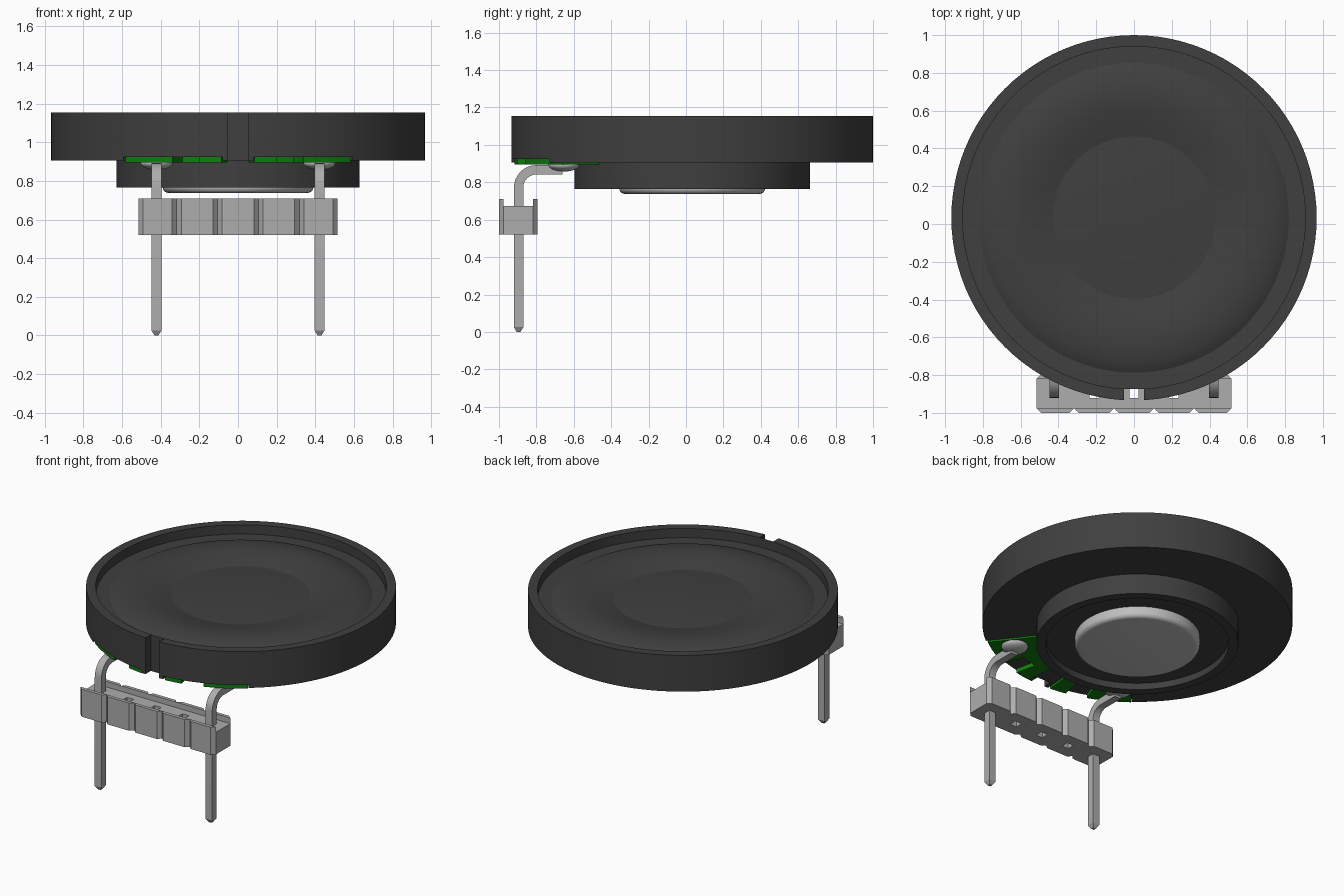
import bpy, bmesh, math
from mathutils import Vector

if "Cube" in bpy.data.objects:
    bpy.data.objects.remove(bpy.data.objects["Cube"], do_unlink=True)

CY = 0.033          # centre of the round body in y
PIN_Y = -0.895


def material(name, rgb):
    m = bpy.data.materials.new(name)
    m.use_nodes = True
    m.diffuse_color = (*rgb, 1)
    m.node_tree.nodes["Principled BSDF"].inputs["Base Color"].default_value = (*rgb, 1)
    return m


BLACK = material("black plastic", (0.05, 0.05, 0.05))
GREEN = material("board green", (0.005, 0.21, 0.005))
GREY = material("light grey", (0.42, 0.42, 0.42))
METAL = material("bright metal", (0.52, 0.52, 0.52))


def make(name, bm, mat):
    bmesh.ops.recalc_face_normals(bm, faces=bm.faces)
    mesh = bpy.data.meshes.new(name)
    bm.to_mesh(mesh)
    bm.free()
    ob = bpy.data.objects.new(name, mesh)
    bpy.context.collection.objects.link(ob)
    if mat:
        mesh.materials.append(mat)
    return ob


def activate(ob):
    bpy.ops.object.select_all(action="DESELECT")
    ob.select_set(True)
    bpy.context.view_layer.objects.active = ob


def smooth(ob, degrees=30):
    activate(ob)
    bpy.ops.object.shade_smooth_by_angle(angle=math.radians(degrees))


def lathe(name, profile, mat, steps=96):
    """Revolve (radius, height) points around the body axis."""
    bm = bmesh.new()
    verts = [bm.verts.new((r, CY, z)) for r, z in profile]
    edges = [bm.edges.new(p) for p in zip(verts, verts[1:])]
    bmesh.ops.spin(bm, geom=verts + edges, cent=(0, CY, 0), axis=(0, 0, 1),
                   angle=math.tau, steps=steps, use_duplicate=False)
    bmesh.ops.remove_doubles(bm, verts=bm.verts, dist=1e-4)
    return make(name, bm, mat)


def add_prism(bm, pts, z0, z1):
    low = [bm.verts.new((x, y, z0)) for x, y in pts]
    high = [bm.verts.new((x, y, z1)) for x, y in pts]
    bm.faces.new(low)
    bm.faces.new(high)
    for i in range(len(pts)):
        j = (i + 1) % len(pts)
        bm.faces.new((low[i], low[j], high[j], high[i]))


def box(bm, x0, x1, y0, y1, z0, z1):
    add_prism(bm, [(x0, y0), (x1, y0), (x1, y1), (x0, y1)], z0, z1)


def arc(r, a0, a1, side, n=10):
    """Arc points, angle in degrees from the front."""
    angles = [math.radians(a0 + (a1 - a0) * i / n) for i in range(n + 1)]
    return [(side * r * math.sin(a), CY - r * math.cos(a)) for a in angles]


def cut(ob, bm):
    cutter = make("cutter", bm, None)
    cutter.hide_render = True
    mod = ob.modifiers.new("cut", "BOOLEAN")
    mod.operation = "DIFFERENCE"
    mod.solver = "EXACT"
    mod.object = cutter
    activate(ob)
    bpy.ops.object.modifier_apply(modifier=mod.name)
    bpy.data.objects.remove(cutter, do_unlink=True)


# Round frame with raised rim, front key slot and pockets for the board
frame = lathe("frame", [(0, 0.905), (0.967, 0.905), (0.967, 1.155), (0.907, 1.155),
                        (0.907, 1.085), (0, 1.085)], BLACK)
slot = bmesh.new()
box(slot, -0.052, 0.052, -1.1, CY - 0.907, 0.8, 1.3)
cut(frame, slot)
for side in (-1, 1):
    pocket = bmesh.new()
    add_prism(pocket, arc(1.02, 4.8, 37.8, side) + arc(0.6, 37.8, 4.8, side), 0.85, 0.925)
    cut(frame, pocket)
smooth(frame)

# Diaphragm: rolled surround and shallow centre dome
FLOOR = 1.092
profile = [(0.906, 1.08), (0.906, FLOOR)]
for i in range(17):
    t = i / 16
    profile.append((0.82 - 0.39 * t, FLOOR + 0.038 * math.sin(math.pi * t ** 0.8)))
for i in range(1, 9):
    t = i / 8
    profile.append((0.43 * (1 - t), FLOOR + 0.018 * (1 - (1 - t) ** 2)))
smooth(lathe("diaphragm", profile, BLACK), 12)

# Magnet housing with recessed underside
smooth(lathe("magnet_housing", [(0, 0.91), (0.63, 0.91), (0.63, 0.765), (0.57, 0.765),
                                (0.57, 0.81), (0, 0.81)], BLACK))

# Magnet with rounded lower edge
R, E = 0.39, 0.03
profile = [(0, 0.82), (R, 0.82)]
for i in range(7):
    a = math.pi / 2 * i / 6
    profile.append((R - E + E * math.cos(a), 0.738 + E - E * math.sin(a)))
smooth(lathe("magnet", profile + [(0, 0.738)], METAL, 64), 40)

# Circuit board halves with open bays in the outer edge
board = bmesh.new()
for side in (-1, 1):
    pts = (arc(0.955, 5.2, 12.1, side) + arc(0.81, 12.1, 20.8, side)
           + arc(0.955, 20.8, 37.6, side) + arc(0.62, 37.6, 5.2, side))
    add_prism(board, pts, 0.895, 0.926)
make("circuit_board", board, GREEN)

# Bent square pins with tapered tips, and their solder joints
H, BEND, TOP = 0.025, 0.095, 0.867
for side, label in ((-1, "right"), (1, "left")):
    px = side * 0.422
    path = [(PIN_Y, 0, 0, 0.4), (PIN_Y, 0.025, 0, 1)]
    for i in range(9):
        a = math.pi / 2 * i / 8
        path.append((PIN_Y + BEND * (1 - math.cos(a)),
                     TOP - BEND + BEND * math.sin(a), a, 1))
    path.append((-0.66, TOP, math.pi / 2, 1))
    bm = bmesh.new()
    rings = []
    for y, z, a, s in path:
        across = Vector((0, math.cos(a), -math.sin(a)))
        rings.append([bm.verts.new(Vector((px + u * H * s, y, z)) + across * v * H * s)
                      for u, v in ((-1, -1), (1, -1), (1, 1), (-1, 1))])
    for r0, r1 in zip(rings, rings[1:]):
        for k in range(4):
            bm.faces.new((r0[k], r0[(k + 1) % 4], r1[(k + 1) % 4], r1[k]))
    bm.faces.new(rings[0])
    bm.faces.new(rings[-1])
    smooth(make(label + "_pin", bm, GREY), 25)

    bm = bmesh.new()
    bmesh.ops.create_uvsphere(bm, u_segments=32, v_segments=16, radius=1)
    bmesh.ops.scale(bm, vec=(0.083, 0.083, 0.035), verts=bm.verts)
    bmesh.ops.translate(bm, vec=(px, -0.655, 0.892), verts=bm.verts)
    smooth(make(label + "_solder", bm, METAL), 60)

# Five-way pin header: chamfered blocks with raised front and back lips
Y0, Y1, C = -1.0, -0.795, 0.024
edges = [-0.515, -0.317, -0.106, 0.106, 0.317, 0.515]
for n, (a, b) in enumerate(zip(edges, edges[1:])):
    bm = bmesh.new()
    front = [(a, Y0 + C), (a + C, Y0), (b - C, Y0), (b, Y0 + C)]
    back = [(b, Y1 - C), (b - C, Y1), (a + C, Y1), (a, Y1 - C)]
    add_prism(bm, front, 0.52, 0.71)
    add_prism(bm, back, 0.52, 0.71)
    mid = bmesh.new()
    box(mid, a, b, Y0 + C, Y1 - C, 0.52, 0.672)
    make("header_lips_%d" % (n + 1), bm, GREY)
    block = make("header_block_%d" % (n + 1), mid, GREY)
    if 0 < n < 4:
        hole = bmesh.new()
        cx = (n - 2) * 0.211
        box(hole, cx - H, cx + H, PIN_Y - H, PIN_Y + H, 0.4, 0.8)
        cut(block, hole)
